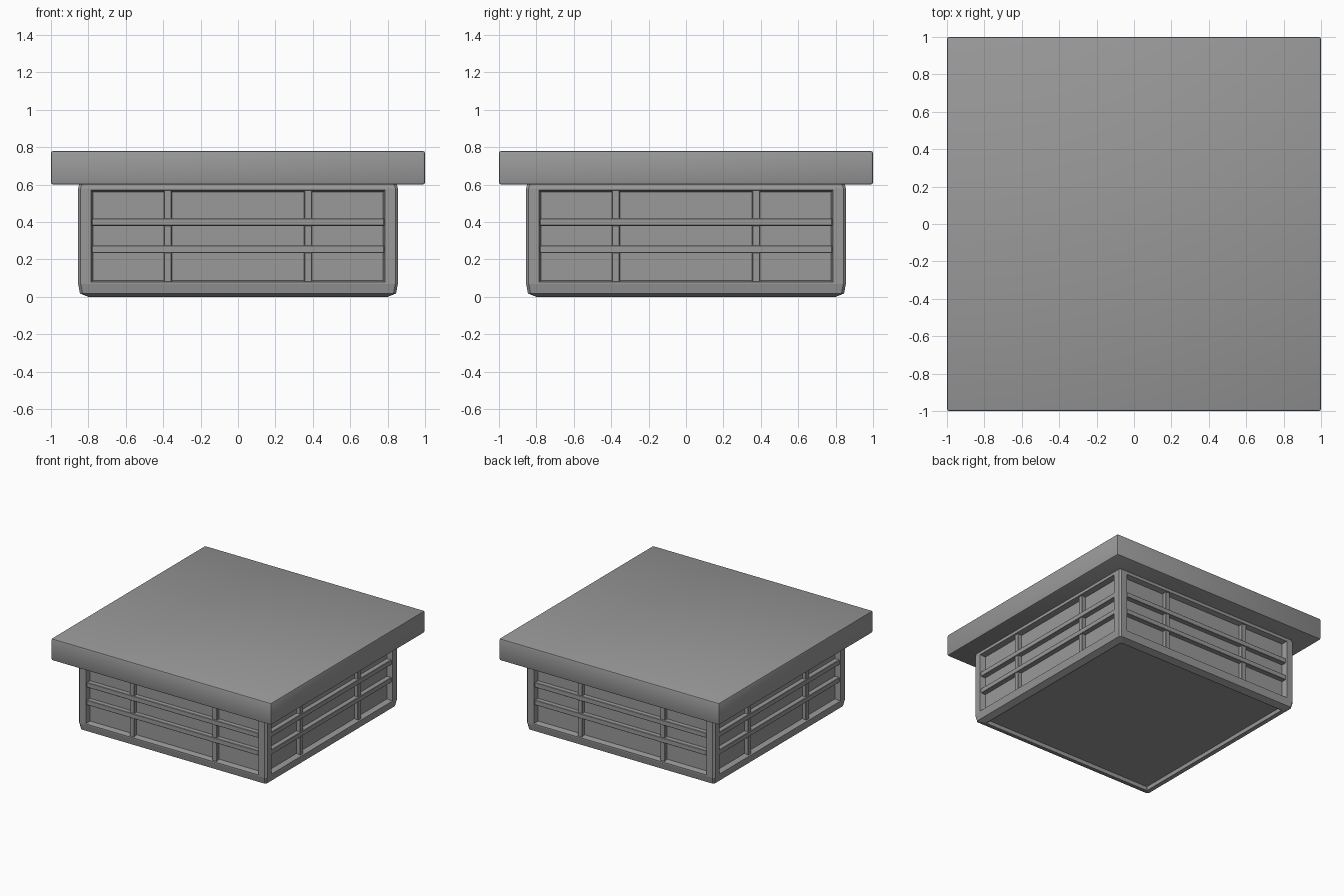
import bpy, bmesh
from math import pi
from mathutils import Matrix, Vector

if "Cube" in bpy.data.objects:
    bpy.data.objects.remove(bpy.data.objects["Cube"], do_unlink=True)

grey = bpy.data.materials.new("warm_grey_metal")
grey.use_nodes = True
grey.diffuse_color = (0.32, 0.32, 0.32, 1)
grey.node_tree.nodes["Principled BSDF"].inputs["Base Color"].default_value = grey.diffuse_color


def make_object(name, bm):
    bmesh.ops.recalc_face_normals(bm, faces=bm.faces)
    mesh = bpy.data.meshes.new(name)
    bm.to_mesh(mesh)
    bm.free()
    mesh.materials.append(grey)
    obj = bpy.data.objects.new(name, mesh)
    bpy.context.collection.objects.link(obj)
    return obj


def box(name, centre, size, bevel, segments=1, turn=0.0):
    bm = bmesh.new()
    bmesh.ops.create_cube(bm, size=1)
    bmesh.ops.scale(bm, vec=size, verts=bm.verts)
    bmesh.ops.bevel(bm, geom=bm.edges[:], offset=bevel, segments=segments,
                    profile=0.5, affect='EDGES')
    bmesh.ops.translate(bm, vec=centre, verts=bm.verts)
    bmesh.ops.rotate(bm, matrix=Matrix.Rotation(turn, 3, 'Z'), verts=bm.verts)
    return make_object(name, bm)


# Ceiling canopy slab
canopy = box("canopy", (0, 0, 0.69), (2, 2, 0.18), 0.012, 2)

# Lantern body: chamfered square rings stacked upward
bm = bmesh.new()
rings = []
for half, z, cut in [(0.80, 0, 0.012), (0.845, 0.018, 0.014), (0.855, 0.07, 0.014),
                     (0.855, 0.58, 0.014), (0.846, 0.61, 0.014)]:
    a, b = half, half - cut
    outline = [(a, -b), (a, b), (b, a), (-b, a), (-a, b), (-a, -b), (-b, -a), (b, -a)]
    rings.append([bm.verts.new((x, y, z)) for x, y in outline])
windows = []
for level, (low, high) in enumerate(zip(rings, rings[1:])):
    for i in range(8):
        j = (i + 1) % 8
        face = bm.faces.new((low[i], low[j], high[j], high[i]))
        if level == 2 and i % 2 == 0:
            windows.append(face)
bottom = bm.faces.new(rings[0][::-1])
bm.faces.new(rings[-1])
bm.normal_update()

# Window openings sunk into the four sides
bmesh.ops.inset_individual(bm, faces=windows, thickness=0.005)
for face in windows:
    along = 1 if abs(face.normal.x) > 0.5 else 0
    for v in face.verts:
        v.co[along] = 0.785 if v.co[along] > 0 else -0.785
        v.co.z = 0.57 if v.co.z > 0.3 else 0.08
bmesh.ops.inset_individual(bm, faces=windows, thickness=0.012, depth=-0.045)

# Shallow recess in the underside
bmesh.ops.inset_individual(bm, faces=[bottom], thickness=0.012)
bmesh.ops.inset_individual(bm, faces=[bottom], thickness=0.004, depth=-0.03)
body = make_object("lantern_frame", bm)

# Lattice bars on each side
for side, label in enumerate(["front", "left", "back", "right"]):
    turn = side * pi / 2
    for name, z in [("lower", 0.255), ("upper", 0.4)]:
        box(f"{label}_{name}_rail", (0, -0.825, z), (1.56, 0.05, 0.04), 0.003, turn=turn)
    for name, x in [("left", 0.375), ("right", -0.375)]:
        box(f"{label}_{name}_upright", (x, -0.82, 0.325), (0.042, 0.045, 0.495), 0.003, turn=turn)

# Soft canopy edge
bpy.ops.object.select_all(action='DESELECT')
canopy.select_set(True)
bpy.context.view_layer.objects.active = canopy
bpy.ops.object.shade_smooth_by_angle(angle=0.6)
